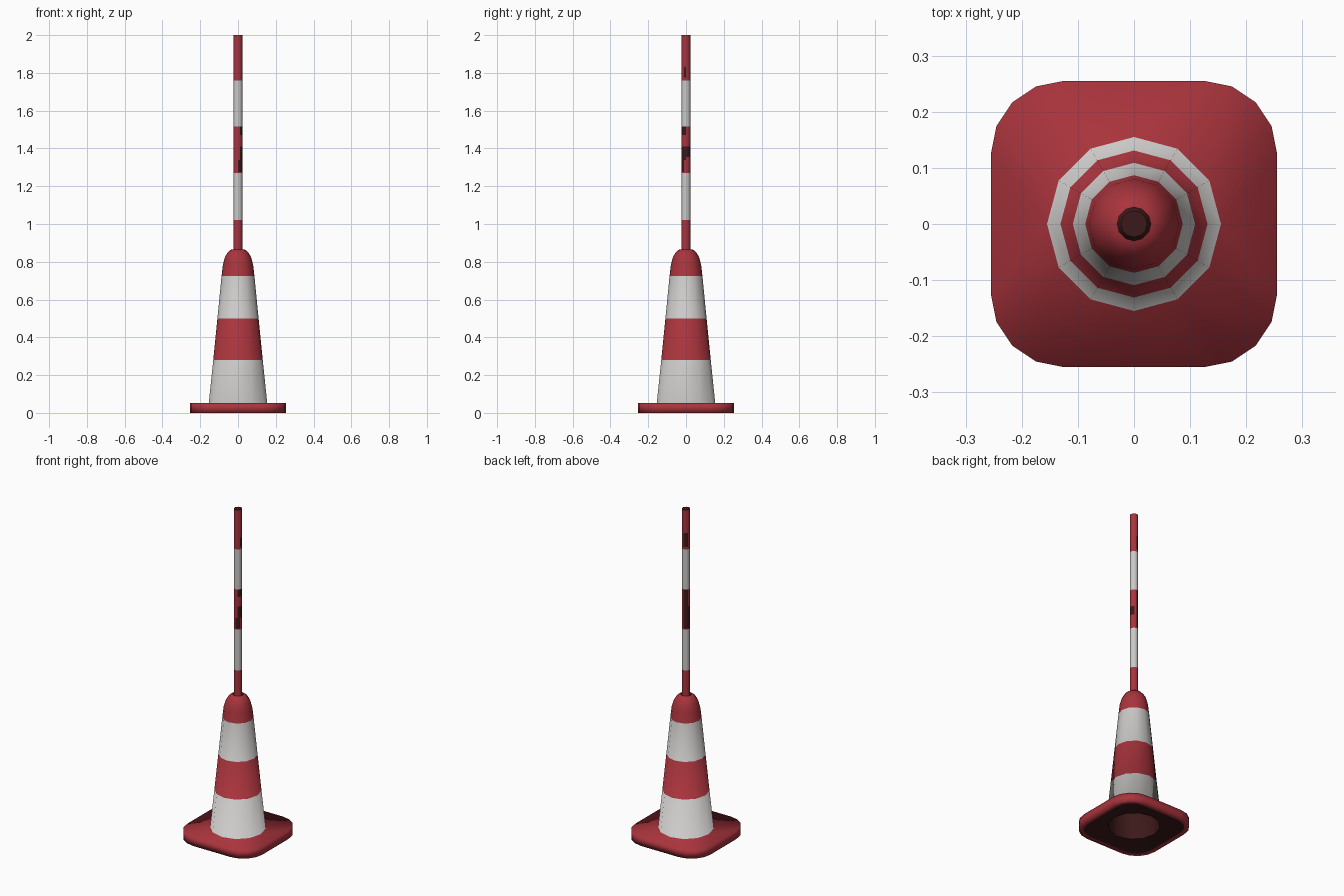
import bpy, bmesh
from math import sin, cos, radians, degrees, atan2

cube = bpy.data.objects.get("Cube")
if cube:
    bpy.data.objects.remove(cube, do_unlink=True)


def material(name, rgb):
    m = bpy.data.materials.new(name)
    m.use_nodes = True
    colour = (*rgb, 1)
    m.diffuse_color = colour
    m.node_tree.nodes["Principled BSDF"].inputs["Base Color"].default_value = colour
    return m


MATS = [material("red", (0.40, 0.034, 0.046)),
        material("off white", (0.60, 0.59, 0.575)),
        material("dark brown", (0.045, 0.010, 0.010))]
RED, WHITE, DARK = range(3)


def circle(r, z, n=12):
    return [(r * cos(radians(360 * (i + 1) / n)), r * sin(radians(360 * (i + 1) / n)), z)
            for i in range(n)]


def rounded_square(half, corner, z, steps=4):
    pts = []
    for quarter in range(4):
        mid = radians(45 + 90 * quarter)
        cx = (half - corner) * (1 if cos(mid) > 0 else -1)
        cy = (half - corner) * (1 if sin(mid) > 0 else -1)
        for s in range(steps + 1):
            a = radians(90 * (quarter + s / steps))
            pts.append((cx + corner * cos(a), cy + corner * sin(a), z))
    return pts


def stitch(bm, a, b):
    """Join two rings, also when their point counts differ."""
    if len(a) == len(b):
        n = len(a)
        for i in range(n):
            j = (i + 1) % n
            bm.faces.new((a[i], a[j], b[j], b[i]))
        return

    def angle(ring, k):
        v = ring[k % len(ring)].co
        turn = degrees(atan2(v.y, v.x)) % 360
        if turn < 1e-3:
            turn = 360
        return turn + 360 * (k // len(ring))

    i = j = 0
    while i < len(a) or j < len(b):
        p, q = a[i % len(a)], b[j % len(b)]
        if j >= len(b) or (i < len(a) and angle(a, i + 1) <= angle(b, j + 1)):
            i += 1
            bm.faces.new((p, a[i % len(a)], q))
        else:
            j += 1
            bm.faces.new((p, b[j % len(b)], q))


def loft(name, rings, rule, cap=False):
    bm = bmesh.new()
    loops = [[bm.verts.new(p) for p in ring] for ring in rings]
    for a, b in zip(loops, loops[1:]):
        stitch(bm, a, b)
    if cap:
        bm.faces.new(loops[-1])
    bm.normal_update()
    for f in bm.faces:
        f.smooth = True
        f.material_index = rule(f)
    mesh = bpy.data.meshes.new(name)
    bm.to_mesh(mesh)
    bm.free()
    for m in MATS:
        mesh.materials.append(m)
    obj = bpy.data.objects.new(name, mesh)
    bpy.context.collection.objects.link(obj)
    return obj


# Cone and its square foot, one continuous skin
CONE = [(0.155, 0.05), (0.131, 0.28), (0.109, 0.5), (0.087, 0.725), (0.08, 0.785),
        (0.069, 0.825), (0.054, 0.85), (0.04, 0.862), (0.03, 0.866)]


def cone_rule(f):
    z = f.calc_center_median().z
    if z < 0.03 and min(v.co.xy.length for v in f.verts) < 0.15:
        return DARK
    return WHITE if 0.1 < z < 0.28 or 0.5 < z < 0.725 else RED


cone = loft("cone_and_foot",
            [circle(0.145, 0.015), rounded_square(0.228, 0.105, 0),
             rounded_square(0.255, 0.13, 0), rounded_square(0.255, 0.13, 0.052)]
            + [circle(r, z) for r, z in CONE], cone_rule)

# Shade the straight wall evenly from foot to dome, across the stripe cuts
normals = [v.normal.copy() for v in cone.data.vertices]
first = len(normals) - 12 * len(CONE)
foot_z, dome_z = CONE[0][1], CONE[4][1]
for row in range(1, 4):
    t = (CONE[row][1] - foot_z) / (dome_z - foot_z)
    for k in range(12):
        low, high = normals[first + k], normals[first + 48 + k]
        normals[first + 12 * row + k] = low.lerp(high, t).normalized()
cone.data.normals_split_custom_set_from_vertices(normals)

# Dark hollow inside the cone
loft("cone_lining", [circle(0.023, 0.845), circle(0.07, 0.76), circle(0.145, 0.015)],
     lambda f: DARK)

# Striped pole with scuff marks: directions in degrees, lowest and highest z
SCUFFS = [((-45, -75), 1.275, 1.34), ((-45, -15), 1.34, 1.41), ((15, 45), 1.355, 1.41),
          ((-15, -45), 1.47, 1.515), ((-15,), 1.775, 1.83),
          ((105, 135, 165), 1.275, 1.41), ((105, 135), 1.41, 1.515),
          ((105, 135), 1.775, 1.86)]
STRIPES = [1.02, 1.27, 1.515, 1.76]
levels = sorted({0.84, 2.0, *STRIPES, *(z for s in SCUFFS for z in s[1:])})


def pole_rule(f):
    c = f.calc_center_median()
    if f.normal.z > 0.5:
        return DARK
    facing = round(degrees(atan2(c.y, c.x)))
    for sides, low, high in SCUFFS:
        if facing in sides and low < c.z < high:
            return DARK
    return sum(c.z > s for s in STRIPES) % 2


pole = loft("pole", [circle(0.0235, z) for z in levels], pole_rule, cap=True)
bpy.ops.object.select_all(action="DESELECT")
pole.select_set(True)
bpy.context.view_layer.objects.active = pole
bpy.ops.object.shade_smooth_by_angle(angle=radians(40))
